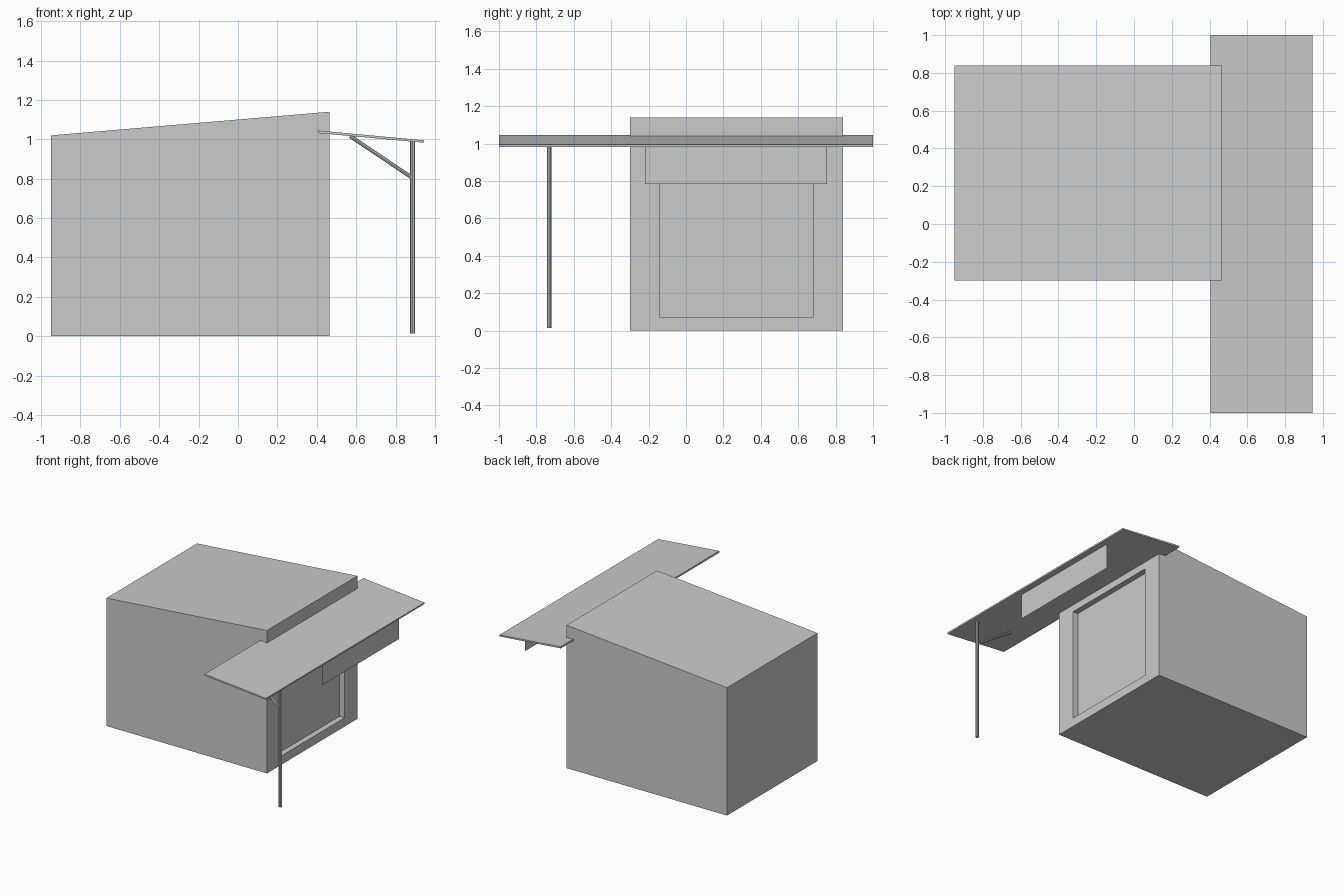
import bpy, bmesh
from mathutils import Vector

if "Cube" in bpy.data.objects:
    bpy.data.objects.remove(bpy.data.objects["Cube"])


def make_object(name, bm):
    bmesh.ops.recalc_face_normals(bm, faces=bm.faces)
    mesh = bpy.data.meshes.new(name)
    bm.to_mesh(mesh)
    bm.free()
    obj = bpy.data.objects.new(name, mesh)
    bpy.context.collection.objects.link(obj)
    return obj


def extruded_profile(name, profile, y0, y1, detail=None):
    """Extrude an (x, z) outline from y0 to y1."""
    bm = bmesh.new()
    n = len(profile)
    rings = [[bm.verts.new((x, y, z)) for x, z in profile] for y in (y0, y1)]
    bm.faces.new(rings[0])
    bm.faces.new(rings[1][::-1])
    for i in range(n):
        j = (i + 1) % n
        bm.faces.new((rings[0][i], rings[1][i], rings[1][j], rings[0][j]))
    bmesh.ops.recalc_face_normals(bm, faces=bm.faces)
    if detail:
        detail(bm)
    return make_object(name, bm)


def rod(name, a, b, radius, sides=8):
    a, b = Vector(a), Vector(b)
    axis = b - a
    bm = bmesh.new()
    bmesh.ops.create_cone(bm, cap_ends=True, segments=sides, radius1=radius,
                          radius2=radius, depth=axis.length)
    bm.transform(axis.to_track_quat('Z', 'Y').to_matrix().to_4x4())
    bmesh.ops.translate(bm, verts=bm.verts, vec=(a + b) / 2)
    return make_object(name, bm)


# Recessed shop front in the +x wall
def shop_front(bm):
    wall = max(bm.faces, key=lambda f: f.calc_center_median().x)
    bmesh.ops.inset_individual(bm, faces=[wall], thickness=0.05)
    for v in wall.verts:
        v.co.y = 0.68 if v.co.y > 0.27 else -0.14
        v.co.z = 0.97 if v.co.z > 0.5 else 0.07
    back = bmesh.ops.extrude_discrete_faces(bm, faces=[wall])["faces"][0]
    for v in back.verts:
        v.co.x -= 0.045


# Building with a single-pitch roof
extruded_profile("building",
                 [(-0.95, 0), (0.465, 0), (0.465, 1.14), (-0.95, 1.02)],
                 -0.30, 0.84, shop_front)

# Sloping awning slab
extruded_profile("awning",
                 [(0.405, 1.032), (0.945, 0.983), (0.946, 0.995), (0.406, 1.045)],
                 -1, 1)

# Thin sign board hanging under the awning
bm = bmesh.new()
bm.faces.new([bm.verts.new((0.893, y, z)) for y, z in
              ((-0.22, 0.785), (0.755, 0.785), (0.755, 0.99), (-0.22, 0.99))])
make_object("sign_board", bm)

# Post and diagonal brace carrying the awning
rod("awning_post", (0.887, -0.732, 0.013), (0.887, -0.732, 0.99), 0.0125)
rod("awning_brace", (0.57, -0.732, 1.016), (0.885, -0.732, 0.805), 0.0095)
